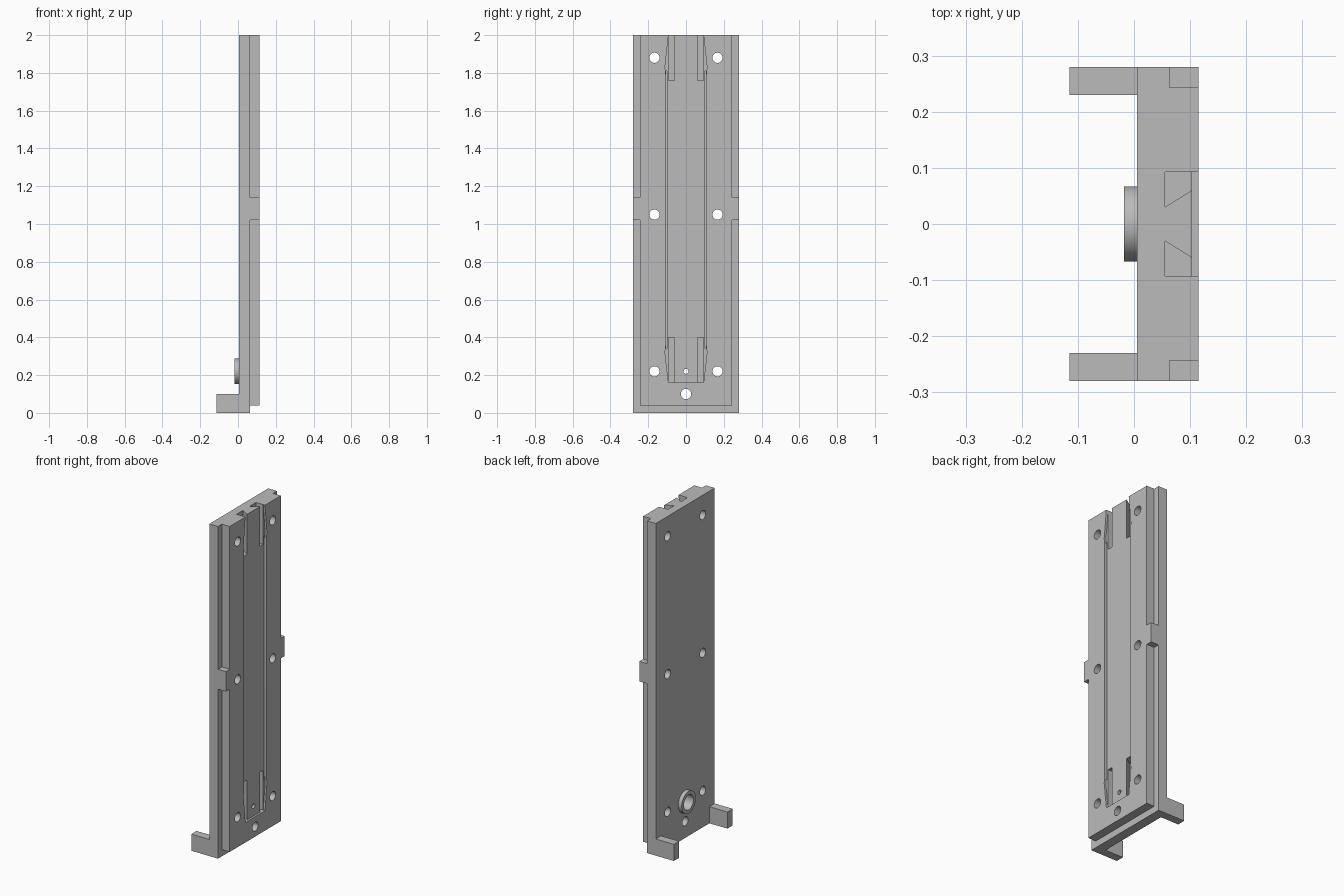
import bpy, bmesh, math
from mathutils import Vector

if "Cube" in bpy.data.objects:
    bpy.data.objects.remove(bpy.data.objects["Cube"], do_unlink=True)

grey = bpy.data.materials.new("plain grey")
grey.use_nodes = True
colour = (0.5, 0.5, 0.5, 1)
grey.diffuse_color = colour
grey.node_tree.nodes["Principled BSDF"].inputs["Base Color"].default_value = colour


def prism(name, points, offset):
    """Extrude a closed outline of 3D points along an offset."""
    bm = bmesh.new()
    face = bm.faces.new([bm.verts.new(p) for p in points])
    new = bmesh.ops.extrude_face_region(bm, geom=[face])["geom"]
    bmesh.ops.translate(bm, vec=Vector(offset),
                        verts=[v for v in new if isinstance(v, bmesh.types.BMVert)])
    bmesh.ops.recalc_face_normals(bm, faces=bm.faces)
    mesh = bpy.data.meshes.new(name)
    bm.to_mesh(mesh)
    bm.free()
    obj = bpy.data.objects.new(name, mesh)
    bpy.context.collection.objects.link(obj)
    mesh.materials.append(grey)
    return obj


def side_plate(name, outline, x0, x1):
    return prism(name, [(x0, y, z) for y, z in outline], (x1 - x0, 0, 0))


def box(name, x0, x1, y0, y1, z0, z1):
    return side_plate(name, [(y0, z0), (y1, z0), (y1, z1), (y0, z1)], x0, x1)


def rod(name, y, z, r, x0, x1, n=48):
    ring = [(y + r * math.cos(i * math.tau / n), z + r * math.sin(i * math.tau / n))
            for i in range(n)]
    return side_plate(name, ring, x0, x1)


def combine(target, tool, operation="DIFFERENCE"):
    mod = target.modifiers.new("cut", "BOOLEAN")
    mod.operation, mod.solver, mod.object = operation, "EXACT", tool
    bpy.ops.object.select_all(action="DESELECT")
    bpy.context.view_layer.objects.active = target
    target.select_set(True)
    bpy.ops.object.modifier_apply(modifier=mod.name)
    bpy.data.objects.remove(tool, do_unlink=True)


BACK, STEP, FRONT = 0.005, 0.063, 0.115
FLOOR = FRONT - 0.012
W, INNER = 0.28, 0.243

# Back slab with its stepped front layer and side tabs
plate = box("back_plate", BACK, STEP, -W, W, 0, 2)
half = [(INNER, 0.04), (INNER, 1.02), (W, 1.02), (W, 1.14), (INNER, 1.14), (INNER, 2)]
outline = half + [(-y, z) for y, z in reversed(half)]
combine(plate, side_plate("front_layer", outline, STEP - 0.01, FRONT), "UNION")

# Boss and feet on the back
combine(plate, rod("boss", 0, 0.22, 0.067, -0.018, 0.02, 64), "UNION")
for s in (-1, 1):
    y0, y1 = sorted((s * 0.23, s * W))
    combine(plate, box("foot", -0.115, 0.03, y0, y1, 0, 0.1), "UNION")

# Shallow channel with flared ends
half = [(0.093, 0.16), (0.111, 0.32), (0.107, 0.36), (0.107, 1.79), (0.111, 1.83),
        (0.093, 2.0), (0.093, 2.1)]
outline = half + [(-y, z) for y, z in reversed(half)]
combine(plate, side_plate("channel_cutter", outline, FLOOR, 0.2))

# Undercut pockets at both ends and long slits between them
for s in (-1, 1):
    for z0, z1 in ((0.16, 0.4), (1.76, 2.1)):
        pocket = [(0.055, 0.093), (0.11, 0.093), (0.11, 0.06), (FLOOR, 0.06), (0.055, 0.03)]
        combine(plate, prism("pocket_cutter", [(x, s * y, z0) for x, y in pocket],
                             (0, 0, z1 - z0)))
    y0, y1 = sorted((s * 0.101, s * 0.107))
    combine(plate, box("slit_cutter", 0.08, 0.11, y0, y1, 0.34, 1.81))

# Screw holes, blind bore in the boss, and pin hole
holes = [(s * 0.167, z) for s in (-1, 1) for z in (0.22, 1.05, 1.88)] + [(0, 0.1)]
for y, z in holes:
    combine(plate, rod("hole_cutter", y, z, 0.027, -0.1, 0.3, 32))
combine(plate, rod("bore_cutter", 0, 0.22, 0.045, -0.1, 0.04))
combine(plate, rod("pin_cutter", 0, 0.22, 0.013, -0.1, 0.3, 24))

bpy.ops.object.select_all(action="DESELECT")
plate.select_set(True)
bpy.context.view_layer.objects.active = plate
bpy.ops.object.shade_smooth_by_angle(angle=math.radians(25))
